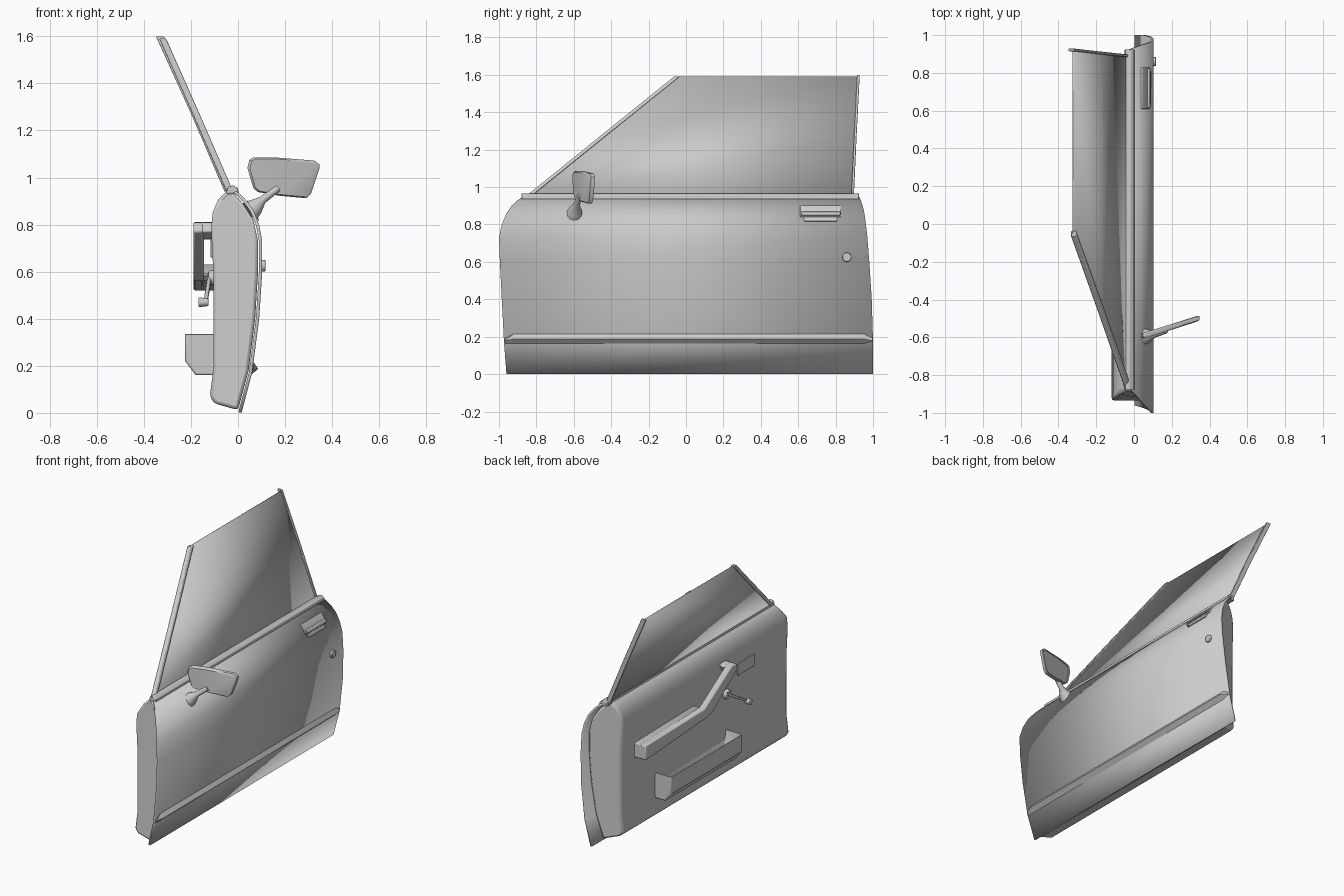
import bpy, bmesh, math
from mathutils import Vector

if "Cube" in bpy.data.objects:
    bpy.data.objects.remove(bpy.data.objects["Cube"])


def make(name, verts, faces, bevel=0, seg=2, solid=0, angle=35):
    me = bpy.data.meshes.new(name)
    me.from_pydata([tuple(v) for v in verts], [], faces)
    ob = bpy.data.objects.new(name, me)
    bpy.context.collection.objects.link(ob)
    if not solid:
        bm = bmesh.new()
        bm.from_mesh(me)
        bmesh.ops.recalc_face_normals(bm, faces=bm.faces)
        bm.to_mesh(me)
        bm.free()
    else:
        m = ob.modifiers.new("thickness", 'SOLIDIFY')
        m.thickness, m.offset = solid, -1
    if bevel:
        m = ob.modifiers.new("bevel", 'BEVEL')
        m.width, m.segments, m.limit_method = bevel, seg, 'ANGLE'
        m.angle_limit = math.radians(40)
    bpy.ops.object.select_all(action='DESELECT')
    ob.select_set(True)
    bpy.context.view_layer.objects.active = ob
    bpy.ops.object.shade_smooth_by_angle(angle=math.radians(angle))
    return ob


def loft(name, sections, **kw):
    """Skin a list of equal-length closed rings and cap both ends."""
    n = len(sections[0])
    verts = [p for s in sections for p in s]
    faces = [(k*n+i, k*n+(i+1) % n, (k+1)*n+(i+1) % n, (k+1)*n+i)
             for k in range(len(sections)-1) for i in range(n)]
    faces += [tuple(range(n)), tuple(range(len(verts)-n, len(verts)))]
    return make(name, verts, faces, **kw)


def prism_x(name, yz, a, b, **kw):
    return loft(name, [[(x, y, z) for y, z in yz] for x in (a, b)], **kw)


def prism_y(name, xz, a, b, **kw):
    return loft(name, [[(x, y, z) for x, z in xz] for y in (a, b)], **kw)


def sheet(name, rows, solid, **kw):
    """Curved panel from rows of (z, x, y_front, y_rear)."""
    verts = [(x, y, z) for z, x, a, b in rows for y in (a, b)]
    faces = [(2*i, 2*i+1, 2*i+3, 2*i+2) for i in range(len(rows)-1)]
    return make(name, verts, faces, solid=solid, **kw)


def bar(name, path, wx, wy, **kw):
    q = [(-1, -1), (1, -1), (1, 1), (-1, 1)]
    return loft(name, [[(x+i*wx/2, y+j*wy/2, z) for i, j in q] for x, y, z in path], **kw)


def tube(name, path, n=16, **kw):
    """Round tube through (point, radius) pairs, rings square to the overall axis."""
    axis = Vector(path[-1][0]) - Vector(path[0][0])
    rot = axis.to_track_quat('Z', 'Y')
    rings = [[Vector(p) + rot @ Vector((r*math.cos(2*math.pi*i/n), r*math.sin(2*math.pi*i/n), 0))
              for i in range(n)] for p, r in path]
    return loft(name, rings, **kw)


# Outer skin
sheet("outer_skin", [
    (0.0, .015, -.96, 1.0), (.17, .06, -.973, 1.0), (.4, .09, -.985, .993),
    (.6, .103, -.995, .98), (.73, .103, -1.0, .97), (.8, .09, -.985, .962),
    (.86, .066, -.96, .954), (.9, .038, -.932, .945), (.93, .01, -.9, .935),
    (.95, -.02, -.87, .925)], .014)

# Inner door body: slanted rear jamb, front edge follows the rounded shoulder
prof = [(.0, .012), (-.1, .04), (-.12, .07), (-.103, .2), (-.105, .6), (-.114, .78),
        (-.108, .85), (-.085, .905), (-.055, .935), (-.03, .945), (.02, .89), (.065, .82),
        (.085, .73), (.085, .6), (.073, .4), (.045, .18)]
front = [(x, -.935 + max(0, z-.85)*.65, z) for x, z in prof]
rear = [(x, .845 + .42*(x+.11), z) for x, z in prof]
loft("inner_body", [front, rear], bevel=.014)

# Belt rail
prism_y("belt_rail", [(.002, .935), (.0, .955), (-.02, .967), (-.045, .96), (-.05, .93)],
        -.88, .925, bevel=.004)

# Lower side moulding with tapered ends
loft("side_moulding", [[(.055, y, .16), (.06+.026*k, y, .178+.01*k), (.066, y, .19+.025*k)]
     for y, k in ((-.968, .1), (-.92, 1), (.95, 1), (.998, .1))])

# Window glass and its two edge frames
sheet("window_glass", [(.94, -.035, -.85, .89), (1.27, -.175, -.445, .905),
                       (1.592, -.32, -.05, .92)], .006)
bar("front_window_frame", [(-.035, -.855, .94), (-.178, -.447, 1.27), (-.32, -.05, 1.59)],
    .03, .03, bevel=.004)
bar("rear_window_frame", [(-.04, .89, .94), (-.182, .905, 1.27), (-.332, .922, 1.6)],
    .034, .014, bevel=.003)

# Wing mirror
outline = [(.04, 1.04), (.048, 1.075), (.065, 1.085), (.16, 1.085), (.325, 1.072), (.347, 1.055),
           (.345, 1.035), (.31, .93), (.29, .912), (.18, .922), (.085, .938), (.065, .955)]


def mirror_ring(off, s):
    return [(.19+(x-.19)*s, -.6+(x-.04)*.3+off, 1+(z-1)*s) for x, z in outline]


loft("mirror_head", [mirror_ring(-.008, .93), mirror_ring(.0, 1), mirror_ring(.022, 1),
                     mirror_ring(.022, .93), mirror_ring(.017, .92)])
tube("mirror_stalk", [((.05, -.595, .855), .046), ((.075, -.592, .875), .036),
                      ((.105, -.586, .905), .017), ((.17, -.565, .955), .015)])

# Outside handle and lock
prism_y("handle_frame", [(.03, .895), (.043, .903), (.077, .862), (.082, .84), (.06, .84)],
        .61, .83, bevel=.003)
prism_y("handle_flap", [(.05, .868), (.08, .868), (.089, .85), (.06, .845)], .615, .825, bevel=.003)
prism_y("handle_lip", [(.06, .845), (.079, .845), (.09, .818), (.07, .815)], .63, .81, bevel=.003)
tube("door_lock", [((.09, .86, .625), .026), ((.116, .86, .625), .024)], bevel=.003)

# Armrest with rising pull handle
prism_x("armrest_bar", [(.7, .52), (.7, .62), (.07, .63), (-.22, .81), (-.27, .808),
                        (-.29, .77), (-.02, .575), (.03, .56)], -.19, -.145, bevel=.008)
prism_x("armrest_base", [(.7, .52), (.7, .62), (.07, .63), (-.0, .59), (.03, .56)],
        -.155, -.095, bevel=.006)
prism_x("pull_handle_end", [(-.2, .8), (-.22, .81), (-.27, .808), (-.29, .77), (-.23, .735)],
        -.155, -.1, bevel=.006)

# Inside latch plate
prism_x("latch_plate", [(-.57, .66), (-.39, .66), (-.39, .74), (-.57, .74)], -.117, -.1, bevel=.003)

# Window crank
tube("crank_boss", [((-.095, -.28, .575), .036), ((-.125, -.28, .575), .028)], bevel=.004)
loft("crank_arm", [[(x+dx, y+.5*d, z+.85*d) for dx, d in
                    ((-.008, -w), (.008, -w), (.008, w), (-.008, w))]
     for x, y, z, w in ((-.12, -.27, .582, .022), (-.138, -.46, .47, .015))], bevel=.004)
tube("crank_knob", [((-.125, -.455, .47), .016), ((-.168, -.455, .47), .021)], bevel=.005)

# Door pocket: solid block with hollowed top
pocket = prism_y("door_pocket", [(-.095, .16), (-.18, .16), (-.225, .22), (-.225, .34), (-.095, .34)],
                 -.28, .48, bevel=.008)
bm = bmesh.new()
bm.from_mesh(pocket.data)
top = max(bm.faces, key=lambda f: f.calc_center_median().z)
bmesh.ops.inset_individual(bm, faces=[top], thickness=.018)
bmesh.ops.translate(bm, verts=top.verts, vec=(0, 0, -.11))
bm.to_mesh(pocket.data)
bm.free()
